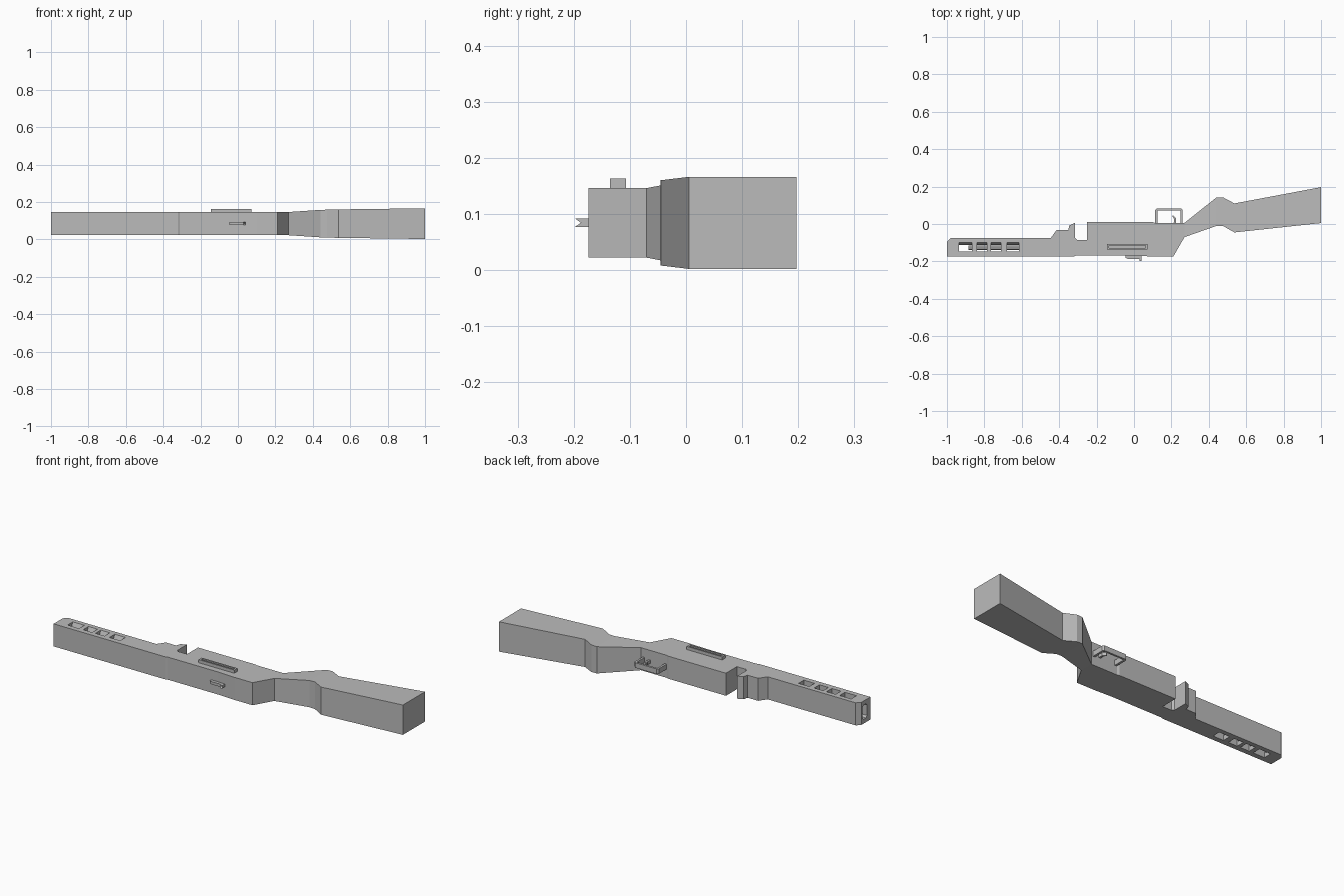
import bpy
import bmesh
import math
from mathutils import Vector

cube = bpy.data.objects.get("Cube")
if cube:
    bpy.data.objects.remove(cube, do_unlink=True)

grey = bpy.data.materials.new("plain_grey")
grey.use_nodes = True
COLOUR = (0.5, 0.5, 0.5, 1)
grey.diffuse_color = COLOUR
grey.node_tree.nodes["Principled BSDF"].inputs["Base Color"].default_value = COLOUR

MID = 0.084   # centre plane of the whole model
HALF = 0.062  # half thickness of the fore part


def finish(name, bm):
    bmesh.ops.recalc_face_normals(bm, faces=bm.faces)
    mesh = bpy.data.meshes.new(name)
    bm.to_mesh(mesh)
    bm.free()
    mesh.materials.append(grey)
    ob = bpy.data.objects.new(name, mesh)
    bpy.context.collection.objects.link(ob)
    return ob


def prism(name, points, lo, hi, axis="z"):
    """Extrude a flat outline along z (points are x, y) or x (points are y, z)."""
    bm = bmesh.new()
    start = [(a, b, lo) if axis == "z" else (lo, a, b) for a, b in points]
    face = bm.faces.new([bm.verts.new(p) for p in start])
    new = bmesh.ops.extrude_face_region(bm, geom=[face])["geom"]
    step = Vector((0, 0, hi - lo) if axis == "z" else (hi - lo, 0, 0))
    bmesh.ops.translate(bm, vec=step, verts=[v for v in new if isinstance(v, bmesh.types.BMVert)])
    return finish(name, bm)


def rect(x0, x1, y0, y1):
    return [(x0, y0), (x1, y0), (x1, y1), (x0, y1)]


def cut(target, cutters):
    for c in cutters:
        mod = target.modifiers.new(c.name, "BOOLEAN")
        mod.operation = "DIFFERENCE"
        mod.solver = "EXACT"
        mod.object = c
        c.hide_render = True
        c.hide_viewport = True
        c.display_type = "WIRE"


# Receiver and fore-end in one outline, with the magazine gap
receiver = prism("receiver_and_fore_end", [
    (-1, -0.174), (-0.32, -0.174), (-0.31, -0.169), (0, -0.169), (0.1, -0.174),
    (0.21, -0.174), (0.27, -0.07), (0.27, 0.006), (0.11, 0.006), (0.1, 0.01),
    (-0.25, 0.01), (-0.25, -0.085), (-0.305, -0.085), (-0.315, -0.075),
    (-0.315, 0.006), (-0.345, -0.007), (-0.352, -0.033), (-0.415, -0.033),
    (-0.445, -0.075), (-0.98, -0.075), (-1, -0.095)], MID - HALF, MID + HALF)

# Muzzle cavity: a chamfered bore
bore = prism("bore_cutter", [
    (-0.145, 0.055), (-0.135, 0.045), (-0.115, 0.045), (-0.105, 0.055),
    (-0.105, 0.113), (-0.115, 0.123), (-0.135, 0.123), (-0.145, 0.113)],
    -1.05, -0.59, "x")

# Vent windows through both sides, with one sloping wall
windows = [prism("vent_cutter_%d" % i, [
    (-0.146, 0), (-0.1, 0), (-0.1, 0.022), (-0.113, 0.05), (-0.113, 0.118),
    (-0.1, 0.146), (-0.1, 0.17), (-0.146, 0.17)], x0, x1, "x")
    for i, (x0, x1) in enumerate([(-0.935, -0.865), (-0.84, -0.785),
                                  (-0.765, -0.71), (-0.68, -0.615)])]
cut(receiver, [bore] + windows)

# Inner barrel seen through the vents
R = 0.013
prism("inner_barrel", [(-0.128 + R * math.cos(k * math.pi / 4 + math.pi / 8),
                        MID + R * math.sin(k * math.pi / 4 + math.pi / 8))
                       for k in range(8)], -0.885, -0.58, "x")

# Shoulder stock lofted through rectangular sections: x, low y, high y, half thickness
bm = bmesh.new()
rings = []
for x, y0, y1, h in [(0.27, -0.07, 0.006, HALF), (0.442, -0.01, 0.143, 0.0735),
                     (0.475, -0.01, 0.143, 0.0745), (0.537, -0.045, 0.11, 0.076),
                     (1, 0.005, 0.197, 0.082)]:
    rings.append([bm.verts.new(p) for p in [(x, y0, MID - h), (x, y1, MID - h),
                                            (x, y1, MID + h), (x, y0, MID + h)]])
for a, b in zip(rings, rings[1:]):
    for k in range(4):
        n = (k + 1) % 4
        bm.faces.new([a[k], a[n], b[n], b[k]])
bm.faces.new(rings[0])
bm.faces.new(rings[-1])
finish("shoulder_stock", bm)

# Trigger guard and trigger
prism("trigger_guard", [
    (0.113, 0), (0.113, 0.074), (0.121, 0.083), (0.252, 0.083), (0.26, 0.074),
    (0.26, 0), (0.248, 0), (0.248, 0.072), (0.125, 0.072), (0.125, 0)],
    MID - 0.014, MID + 0.014)
prism("trigger", [(0.212, 0), (0.214, 0.028), (0.205, 0.042), (0.209, 0.046),
                  (0.224, 0.031), (0.225, 0)], MID - 0.008, MID + 0.008)

# Side rail with a long recess
rail = prism("side_rail", rect(-0.145, 0.072, -0.135, -0.107), 0.14, 0.163)
cut(rail, [prism("rail_recess_cutter", rect(-0.135, 0.062, -0.127, -0.115), 0.15, 0.18)])

# Rear sight: base leaf and a notched blade
prism("sight_leaf", [(-0.045, -0.165), (-0.045, -0.18), (-0.035, -0.186),
                     (0.03, -0.186), (0.04, -0.18), (0.04, -0.165)], 0.077, 0.092)
prism("sight_blade", [(-0.18, 0.077), (-0.198, 0.077), (-0.187, MID),
                      (-0.198, 0.092), (-0.18, 0.092)], 0.03, 0.04, "x")
